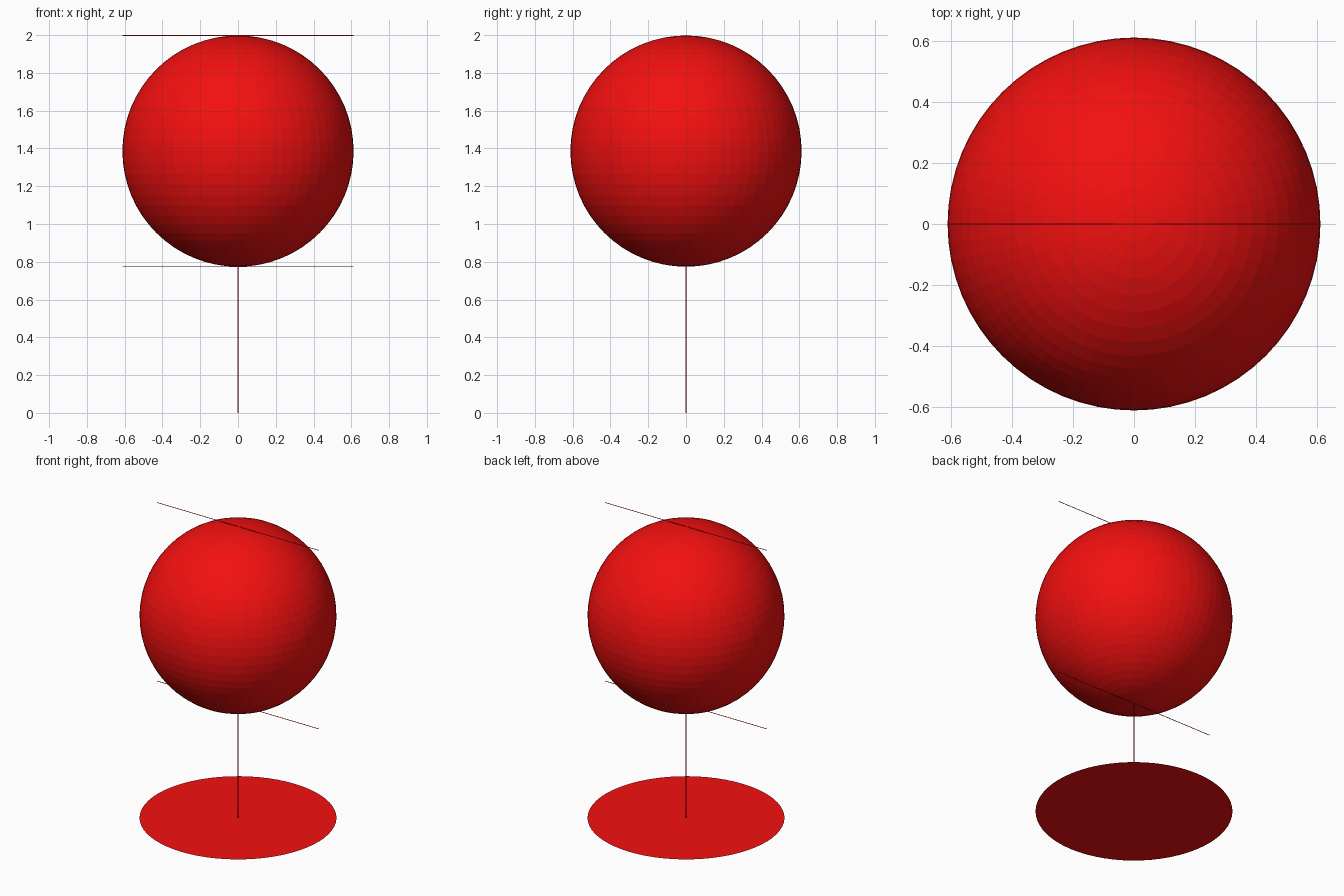
import bpy
import math

if "Cube" in bpy.data.objects:
    bpy.data.objects.remove(bpy.data.objects["Cube"])

R = 0.612          # sphere and base radius
CZ = 1.386         # sphere centre height
ROD = 0.002        # wire radius

red = bpy.data.materials.new("red")
red.diffuse_color = (0.9, 0.005, 0.005, 1)
red.use_nodes = True
red.node_tree.nodes["Principled BSDF"].inputs["Base Color"].default_value = red.diffuse_color


def finish(name):
    ob = bpy.context.object
    ob.name = name
    ob.data.materials.append(red)
    return ob


def rod(name, loc, length, rot=(0, 0, 0)):
    bpy.ops.mesh.primitive_cylinder_add(vertices=8, radius=ROD, depth=length,
                                        location=loc, rotation=rot)
    return finish(name)


# Faceted ball
bpy.ops.mesh.primitive_uv_sphere_add(segments=64, ring_count=32, radius=R,
                                     location=(0, 0, CZ))
finish("ball")

# Flat round base
bpy.ops.mesh.primitive_circle_add(vertices=64, radius=R, fill_type='NGON',
                                  location=(0, 0, 0))
finish("base_disc")

# Thin stem from base to ball
stem_top = CZ - R
rod("stem", (0, 0, stem_top / 2), stem_top)

# Wires touching the top and bottom of the ball
for name, z in (("top_wire", CZ + R), ("bottom_wire", CZ - R)):
    rod(name, (0, 0, z), 2 * R, (0, math.pi / 2, 0))
